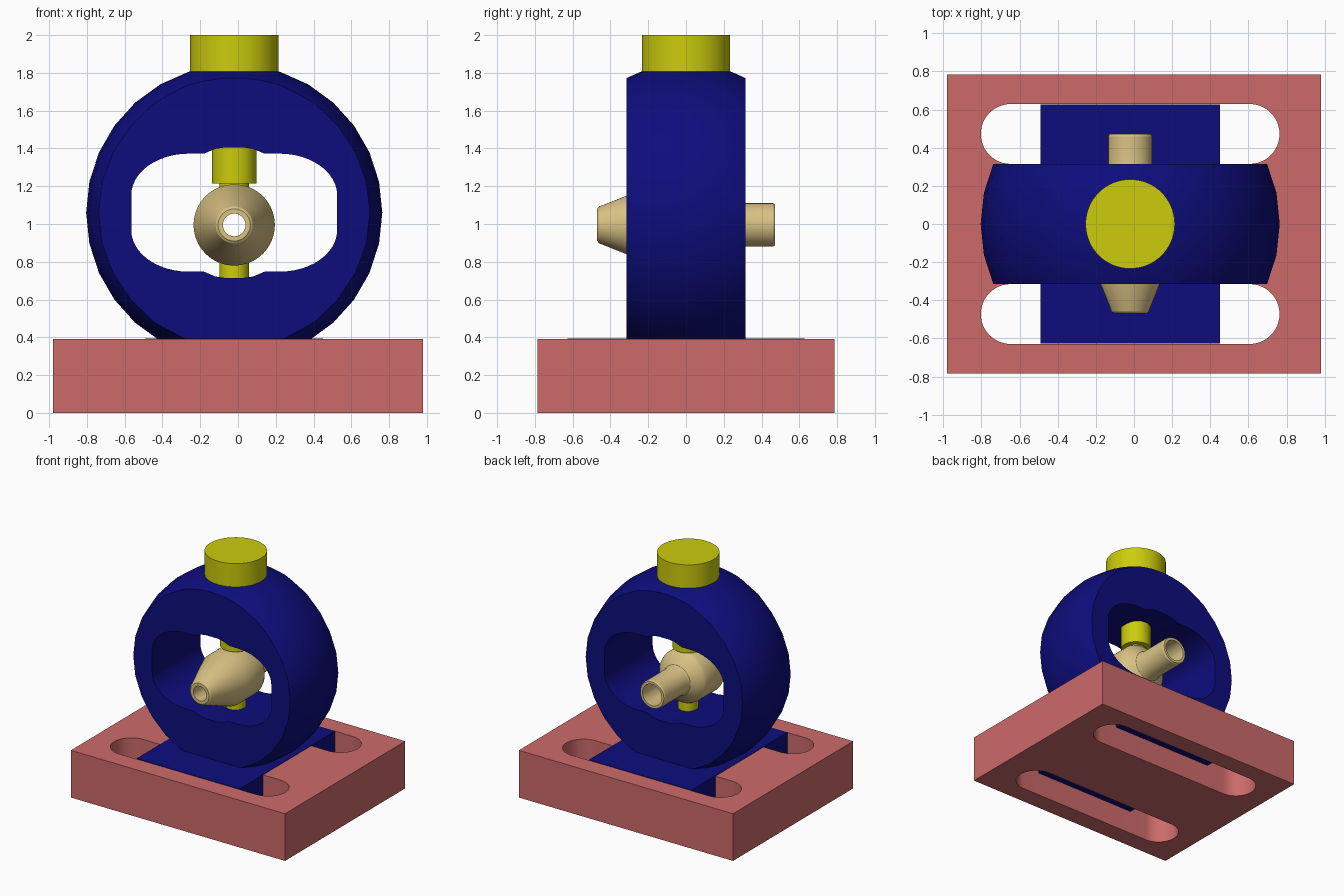
import bpy, bmesh
from math import sin, cos, pi, radians
from mathutils import Matrix, Vector

if "Cube" in bpy.data.objects:
    bpy.data.objects.remove(bpy.data.objects["Cube"], do_unlink=True)

CX = -0.02          # shared centre line of everything on the base
RING_Z, NOZZLE_Z = 1.06, 0.995


def material(name, srgb):
    color = [(c / 255 / 12.92 if c < 11 else ((c / 255 + 0.055) / 1.055) ** 2.4) for c in srgb] + [1]
    m = bpy.data.materials.new(name)
    m.use_nodes = True
    m.diffuse_color = color
    m.node_tree.nodes["Principled BSDF"].inputs["Base Color"].default_value = color
    return m


RED = material("dusty red", (205, 106, 106))
NAVY = material("navy blue", (13, 13, 125))
YELLOW = material("mustard yellow", (204, 204, 13))
TAN = material("tan", (217, 194, 132))


def finish(bm, name, mat, smooth=True):
    bmesh.ops.recalc_face_normals(bm, faces=bm.faces)
    mesh = bpy.data.meshes.new(name)
    bm.to_mesh(mesh)
    bm.free()
    mesh.materials.append(mat)
    ob = bpy.data.objects.new(name, mesh)
    bpy.context.collection.objects.link(ob)
    if smooth:
        shade(ob)
    return ob


def select(ob):
    bpy.ops.object.select_all(action="DESELECT")
    ob.select_set(True)
    bpy.context.view_layer.objects.active = ob


def shade(ob):
    select(ob)
    bpy.ops.object.shade_smooth_by_angle(angle=radians(28))


def box(name, mat, x0, x1, y, z0, z1):
    bm = bmesh.new()
    bmesh.ops.create_cube(bm, size=1)
    bmesh.ops.scale(bm, vec=(x1 - x0, 2 * y, z1 - z0), verts=bm.verts)
    bmesh.ops.translate(bm, vec=((x0 + x1) / 2, 0, (z0 + z1) / 2), verts=bm.verts)
    return finish(bm, name, mat, False)


def lathe(profile, steps, closed=False):
    """Revolve (radius, height) points around z; open profiles get flat caps."""
    bm = bmesh.new()
    rings = []
    for r, z in profile:
        rings.append([bm.verts.new((r * cos(2 * pi * i / steps), r * sin(2 * pi * i / steps), z))
                      for i in range(steps)])
    pairs = list(zip(rings, rings[1:] + rings[:1]))
    for a, b in pairs if closed else pairs[:-1]:
        for i in range(steps):
            j = (i + 1) % steps
            bm.faces.new((a[i], a[j], b[j], b[i]))
    if not closed:
        bm.faces.new(rings[0])
        bm.faces.new(rings[-1])
    return bm


def prism(name, outline, vec):
    bm = bmesh.new()
    face = bm.faces.new([bm.verts.new(p) for p in outline])
    new = bmesh.ops.extrude_face_region(bm, geom=[face])["geom"]
    bmesh.ops.translate(bm, vec=vec, verts=[v for v in new if isinstance(v, bmesh.types.BMVert)])
    return finish(bm, name, NAVY, False)


def cut(ob, cutter):
    mod = ob.modifiers.new("cut", "BOOLEAN")
    mod.operation, mod.solver, mod.object = "DIFFERENCE", "EXACT", cutter
    select(ob)
    bpy.ops.object.modifier_apply(modifier=mod.name)
    bpy.data.objects.remove(cutter, do_unlink=True)


# Base block with two through slots
base = box("base_block", RED, -0.98, 0.98, 0.785, 0, 0.39)
SLOT_R, SLOT_HALF = 0.157, 0.626
for side in (-1, 1):
    outline = []
    for end in (1, -1):
        for i in range(25):
            a = -pi / 2 + pi * i / 24
            outline.append((CX + end * (SLOT_HALF + SLOT_R * cos(a)),
                            side * 0.472 + end * SLOT_R * sin(a), -0.1))
    cut(base, prism("slot_cutter", outline, (0, 0, 0.7)))
shade(base)

# Mounting plate let into the base
box("mounting_plate", NAVY, CX - 0.47, CX + 0.47, 0.627, 0.195, 0.393)

# Housing ring: faceted sphere sliced flat front, back, top and bottom
R = 0.784
bm = lathe([(R * sin(radians(a)), R * cos(radians(a))) for a in range(6, 180, 12)], 30)
bmesh.ops.translate(bm, vec=(CX, 0, RING_Z), verts=bm.verts)
for co, no in (((0, -0.314, 0), (0, -1, 0)), ((0, 0.314, 0), (0, 1, 0)),
               ((0, 0, 1.808), (0, 0, 1)), ((0, 0, 0.34), (0, 0, -1))):
    bmesh.ops.bisect_plane(bm, geom=bm.verts[:] + bm.edges[:] + bm.faces[:],
                           plane_co=co, plane_no=no, clear_outer=True)
    rim = [e for e in bm.edges if e.is_boundary]
    bmesh.ops.contextual_create(bm, geom=rim)
ring = finish(bm, "housing_ring", NAVY, False)

# Rounded window through the ring, one quarter mirrored four ways
quarter = [(0.05, 0.345), (0.1, 0.338), (0.16, 0.3125)]
for i in range(13):
    a = pi / 2 * (1 - i / 12)
    quarter.append((0.24 + 0.305 * cos(a), 0.0925 + 0.22 * sin(a)))
half = quarter + [(x, -z) for x, z in reversed(quarter)]
window = half + [(-x, z) for x, z in reversed(half)]
cut(ring, prism("window_cutter", [(CX + x, -0.6, RING_Z + z) for x, z in window], (0, 1.2, 0)))
shade(ring)


# Screw and lower pin that hold the nozzle
def rod(name, r, z0, z1):
    bm = lathe([(r, z0), (r, z1)], 64)
    bmesh.ops.translate(bm, vec=(CX, 0, 0), verts=bm.verts)
    finish(bm, name, YELLOW)


rod("screw_head", 0.234, 1.805, 2.0)
rod("screw_shank", 0.117, 1.215, 1.81)
rod("screw_tip", 0.077, 1.13, 1.22)
rod("lower_pin", 0.077, 0.68, 0.86)

# Hollow nozzle along y: conical front, stepped tube at the back
nozzle = [(0.06, -0.47), (0.085, -0.47), (0.098, -0.46), (0.106, -0.437), (0.215, -0.165),
          (0.215, 0.06), (0.205, 0.085), (0.165, 0.12), (0.125, 0.15), (0.115, 0.18),
          (0.115, 0.46), (0.108, 0.472), (0.088, 0.472), (0.088, 0.2), (0.06, 0.15)]
bm = lathe(nozzle, 64, closed=True)
bmesh.ops.transform(bm, matrix=Matrix.Translation(Vector((CX, 0, NOZZLE_Z))) @ Matrix.Rotation(-pi / 2, 4, "X"),
                    verts=bm.verts)
finish(bm, "nozzle", TAN)
